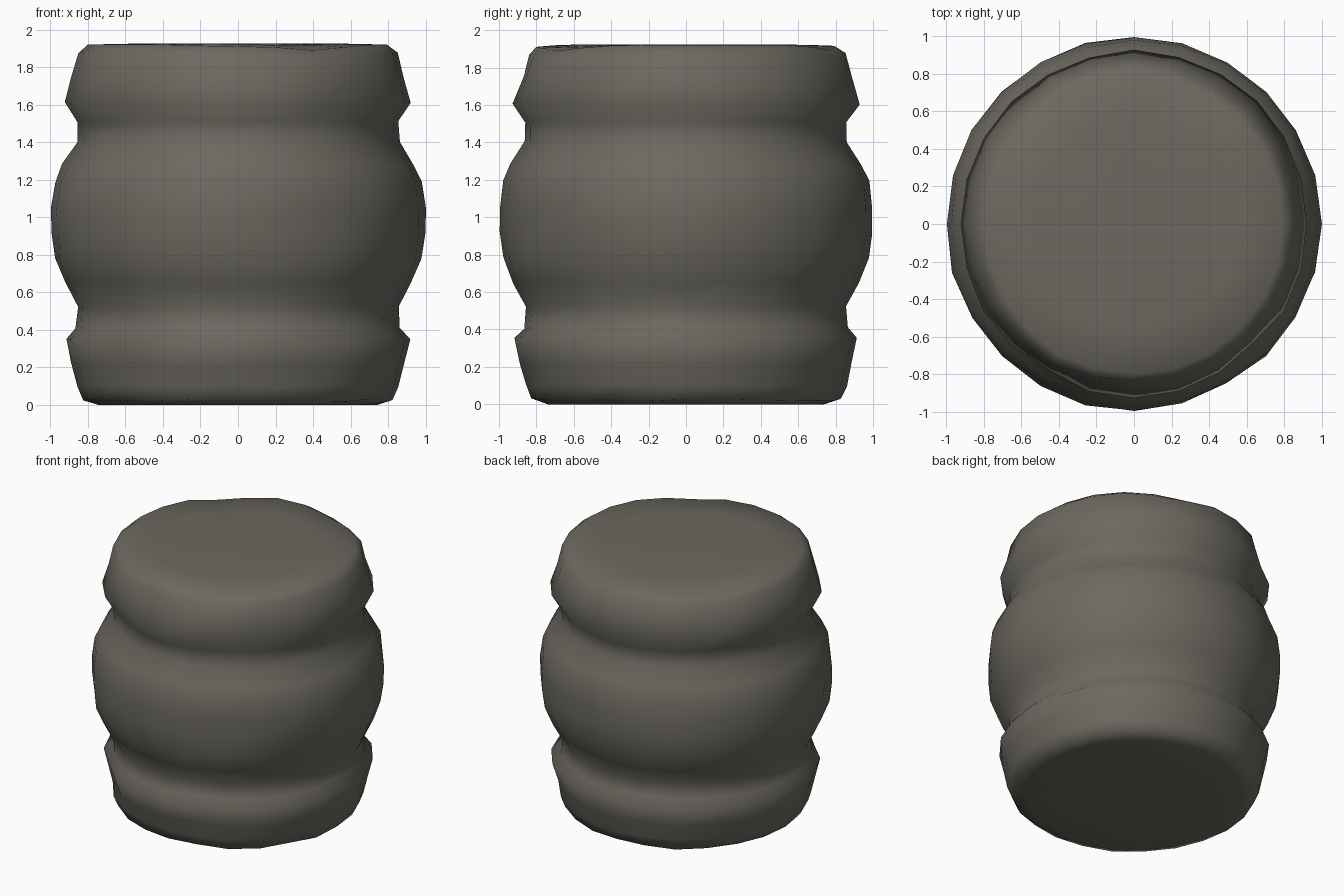
import bpy
import bmesh
import random
from math import sin, cos, radians, tau, exp
from mathutils import Vector

random.seed(4)
cube = bpy.data.objects.get("Cube")
if cube:
    bpy.data.objects.remove(cube, do_unlink=True)

SIDES = 24

# Dark, slightly warm metal
metal = bpy.data.materials.new("dark warm grey")
metal.use_nodes = True
colour = (0.15, 0.14, 0.117, 1)
metal.diffuse_color = colour
metal.node_tree.nodes["Principled BSDF"].inputs["Base Color"].default_value = colour

# Radius and height up the barrel: foot band, groove, belly, groove, top band
profile = [
    (0.40, 0.0), (0.74, 0.0), (0.83, 0.025), (0.86, 0.10), (0.885, 0.22),
    (0.92, 0.35), (0.865, 0.41), (0.855, 0.52), (0.925, 0.65), (0.98, 0.78),
    (0.995, 0.92), (1.0, 1.05), (0.98, 1.19), (0.94, 1.28), (0.86, 1.40),
    (0.86, 1.51), (0.925, 1.61), (0.885, 1.75), (0.85, 1.88), (0.80, 1.92),
    (0.56, 1.925), (0.30, 1.925),
]

# Dents: compass angle, height, radius of effect, depth
dents = [
    (-66, 0.94, 0.13, 0.07), (-33, 0.79, 0.11, 0.06),
    (-137, 0.28, 0.12, 0.05), (-108, 0.10, 0.10, 0.04),
    (-73, 0.12, 0.12, 0.04), (-50, 1.65, 0.11, 0.06),
    (-120, 1.58, 0.12, 0.03), (-97, 1.80, 0.12, 0.05),
    (135, 1.82, 0.11, 0.04), (60, 1.88, 0.10, 0.03),
]


def dented(point):
    """Push a wall point inwards near each dent."""
    flat = Vector((point.x, point.y, 0))
    out = flat.normalized()
    for angle, height, size, depth in dents:
        a = radians(angle)
        centre = Vector((cos(a), sin(a), 0)) * 0.92
        centre.z = height
        point = point - out * depth * exp(-((point - centre).length / size) ** 2)
    return point


# Barrel body: rings joined by quads and closed by caps
bm = bmesh.new()
rings = []
for radius, height in profile:
    ring = []
    for i in range(SIDES):
        a = tau * i / SIDES
        r = radius + random.uniform(-0.007, 0.004)
        wall = 0.02 < height < 1.9
        z = height + (random.uniform(-0.008, 0.008) if wall else 0)
        p = Vector((r * cos(a), r * sin(a), z))
        ring.append(bm.verts.new(dented(p) if wall else p))
    rings.append(ring)
for low, high in zip(rings, rings[1:]):
    for i in range(SIDES):
        j = (i + 1) % SIDES
        bm.faces.new((low[i], low[j], high[j], high[i]))
bm.faces.new(rings[0][::-1])
bm.faces.new(rings[-1])

# Knocks in the lid and its rim
for x, y, size, drop in ((-0.5, 0.58, 0.2, 0.035), (0.25, 0.82, 0.2, 0.03),
                         (0.4, -0.7, 0.25, 0.03), (-0.1, -0.8, 0.1, 0.02)):
    for v in bm.verts:
        if v.co.z > 1.85:
            d = (v.co.xy - Vector((x, y))).length
            v.co.z -= drop * exp(-(d / size) ** 2)

bmesh.ops.recalc_face_normals(bm, faces=bm.faces)
for face in bm.faces:
    face.smooth = True
mesh = bpy.data.meshes.new("dented_barrel")
bm.to_mesh(mesh)
bm.free()
mesh.materials.append(metal)
barrel = bpy.data.objects.new("dented_barrel", mesh)
bpy.context.collection.objects.link(barrel)
